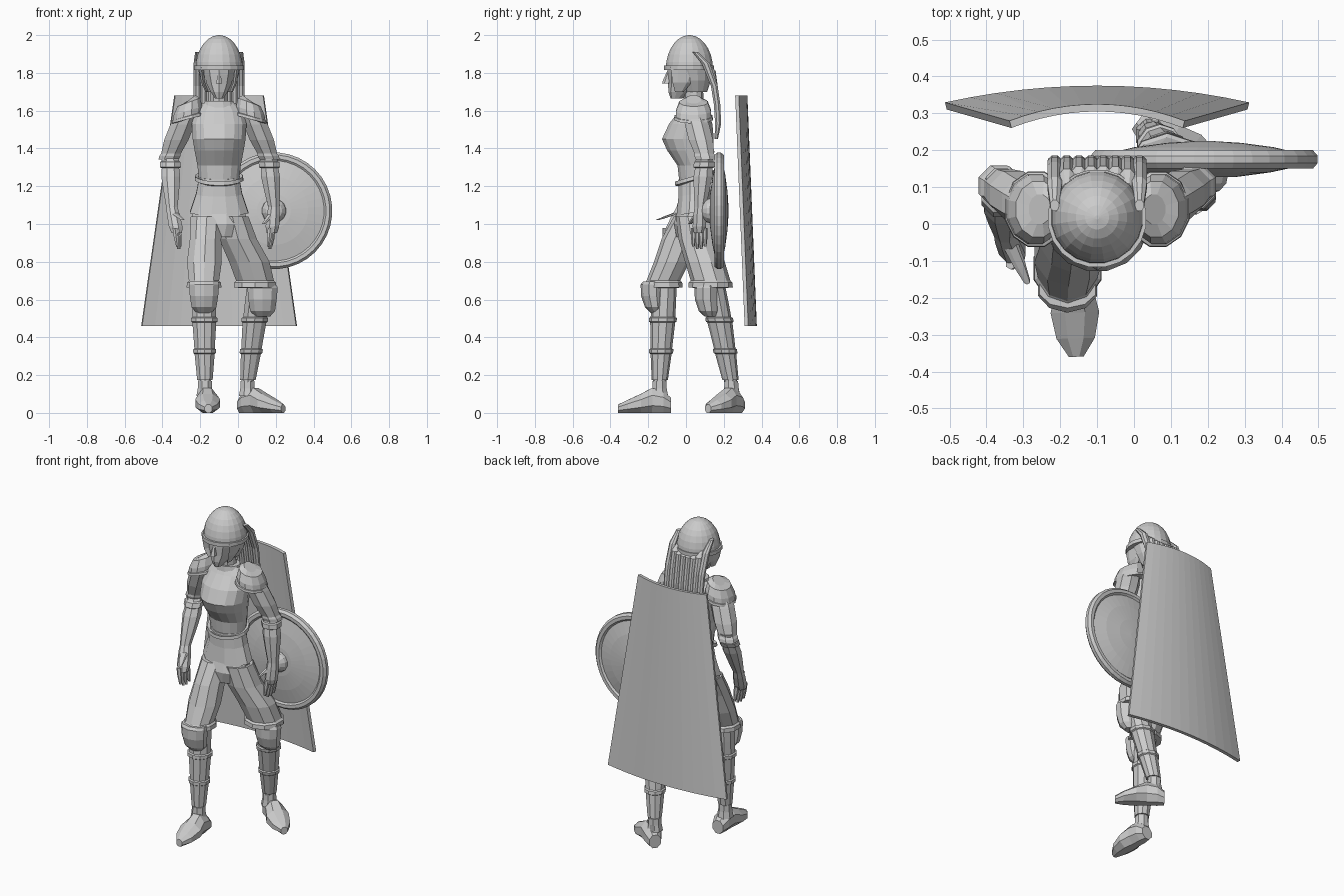
import bpy
import bmesh
import math
from mathutils import Vector

if "Cube" in bpy.data.objects:
    bpy.data.objects.remove(bpy.data.objects["Cube"], do_unlink=True)

grey = bpy.data.materials.new("plain_grey")
grey.use_nodes = True
grey.diffuse_color = (.6, .6, .6, 1)
grey.node_tree.nodes["Principled BSDF"].inputs["Base Color"].default_value = grey.diffuse_color

MIDDLE = -.1  # x of the body's own centre line
SIDE, DEPTH, UP = Vector((1, 0, 0)), Vector((0, 1, 0)), Vector((0, 0, 1))


def finish(name, bm):
    bmesh.ops.recalc_face_normals(bm, faces=bm.faces)
    mesh = bpy.data.meshes.new(name)
    bm.to_mesh(mesh)
    bm.free()
    mesh.materials.append(grey)
    part = bpy.data.objects.new(name, mesh)
    bpy.context.collection.objects.link(part)
    return part


def loft(name, rings, sides=8, across=SIDE, along=DEPTH, lean=(0, 0)):
    """Skin rings given as (x, y, z, radius across, radius along), capping both ends."""
    bm = bmesh.new()
    grow = 1 / math.cos(math.pi / sides)
    loops = []
    for x, y, z, wide, deep in rings:
        loop = []
        for i in range(sides):
            angle = math.tau * (i + .5) / sides
            c, s = math.cos(angle) * grow, math.sin(angle) * grow
            spot = Vector((x, y, z)) + across * (wide * c) + along * (deep * s)
            spot += UP * (lean[0] * c + lean[1] * s)
            loop.append(bm.verts.new(spot))
        loops.append(loop)
    for low, high in zip(loops, loops[1:]):
        for i in range(sides):
            j = (i + 1) % sides
            bm.faces.new((low[i], low[j], high[j], high[i]))
    bm.faces.new(loops[0])
    bm.faces.new(loops[-1])
    return finish(name, bm)


def body(name, rings, sides=16, lean=(0, 0)):
    """Loft centred on the body's middle; rings are (y, z, half width, half depth)."""
    return loft(name, [(MIDDLE, *ring) for ring in rings], sides, lean=lean)


def limb(name, start, end, profile, sides=8):
    """Tapered limb between two points; profile is (fraction, radius) pairs."""
    start, end = Vector(start), Vector(end)
    return loft(name, [(*start.lerp(end, t), r, r) for t, r in profile], sides)


def flip(point):
    return (2 * MIDDLE - point[0], *point[1:])


# Torso: breastplate, rim and flared skirt
body("breastplate", [(.05, 1.22, .105, .085), (.045, 1.31, .115, .09),
                     (.02, 1.39, .13, .12), (.01, 1.45, .14, .137),
                     (.025, 1.53, .145, .115), (.04, 1.6, .125, .075),
                     (.045, 1.64, .085, .055)])
body("breastplate_rim", [(.045, 1.25, .11, .09), (.045, 1.255, .125, .102),
                         (.045, 1.235, .128, .104), (.045, 1.23, .11, .09)], lean=(0, .03))
body("skirt", [(.045, 1.25, .105, .085), (.045, 1.16, .122, .085),
               (.04, 1.06, .155, .09), (.04, 1.07, .13, .07)], 12, lean=(0, .015))
body("hips", [(.04, 1.1, .13, .075), (.03, 1, .15, .095), (.03, .93, .1, .08)], 12)
body("collar", [(.04, 1.61, .09, .065), (.04, 1.65, .075, .06), (.04, 1.65, .05, .04)], 12)

# Head: neck, face, nose, helmet and brow band
body("neck", [(.045, 1.58, .05, .05), (.035, 1.76, .045, .05)], 10)
body("face", [(-.05, 1.665, .022, .03), (-.03, 1.7, .045, .06), (.005, 1.74, .065, .095),
              (.012, 1.79, .078, .105), (.015, 1.86, .09, .11)], 10)
body("nose", [(-.105, 1.745, .016, .018), (-.097, 1.76, .013, .022), (-.09, 1.81, .006, .008)], 6)
dome = []
for step in range(8):
    angle = math.radians(step * 12.5)
    dome.append((.018, 1.82 + .18 * math.sin(angle),
                 .125 * math.cos(angle), .125 * math.cos(angle)))
body("helmet", dome, 20)
body("brow_band", [(.015, 1.815, .115, .115), (.015, 1.815, .133, .132),
                   (.015, 1.838, .133, .132), (.015, 1.838, .115, .115)], 20)
body("helmet_nape", [(.05, 1.7, .065, .06), (.045, 1.76, .095, .085), (.035, 1.83, .115, .105)], 14)
for label, sign in (("right", -1), ("left", 1)):
    x = MIDDLE + sign * .085
    loft(label + "_cheek_guard", [(x - sign * .02, -.035, 1.7, .008, .02),
                                  (x, -.02, 1.75, .01, .045), (x + sign * .01, 0, 1.83, .012, .07)], 6)

# Braids hanging from the helmet down the back
BRAIDS = 8
for i in range(BRAIDS):
    spread = 2 * i / (BRAIDS - 1) - 1
    outer = abs(spread) ** 4
    x = MIDDLE + spread * .115
    loft("braid_%d" % (i + 1), [(x, .11 - .06 * outer, 1.83 + .08 * outer, .012, .015),
                                (x, .135 - .03 * outer, 1.81 + .04 * outer, .02, .022),
                                (x, .15, 1.73, .02, .018), (x, .165, 1.63, .019, .017),
                                (x, .17, 1.53, .018, .016), (x, .16, 1.45, .01, .009)])

# Arms: mirrored shoulders and sleeves, separate wrists
SHOULDER, ELBOW = (-.265, .04, 1.6), (-.36, .1, 1.36)
ARMS = {
    "right": (SHOULDER, ELBOW, (-.35, -.02, 1.09), (-.325, -.08, .96), (-.29, -.155, 1.02), -1),
    "left": (flip(SHOULDER), flip(ELBOW), (.19, .075, 1.09), (.18, .07, .96), (.135, .02, 1), 1),
}
for label, (shoulder, elbow, wrist, palm, thumb, sign) in ARMS.items():
    x, y, z = shoulder
    loft(label + "_pauldron", [(x - sign * .01, y, z + .06, .03, .04),
                               (x - sign * .005, y, z + .045, .06, .075),
                               (x, y, z, .075, .092), (x + sign * .005, y, z - .045, .078, .095),
                               (x, y, z - .04, .06, .08)], 12, lean=(-sign * .022, 0))
    loft(label + "_pauldron_rim", [(x, y, z - .025, .07, .085), (x, y, z - .03, .083, .1),
                                   (x, y, z - .045, .086, .102), (x, y, z - .045, .07, .085)],
         12, lean=(-sign * .022, 0))
    limb(label + "_sleeve", shoulder, elbow,
         [(0, .055), (.3, .064), (.65, .064), (.95, .052), (1, .056), (1.08, .054), (1.08, .04)])
    limb(label + "_forearm", elbow, wrist,
         [(-.1, .04), (.1, .047), (.12, .055), (.22, .055), (.24, .046), (.4, .05),
          (.7, .041), (1, .03)])
    limb(label + "_palm", wrist, palm, [(-.1, .028), (.3, .034), (.8, .036), (1.05, .028)])
    for i in range(4):
        shift = (i - 1.5) * .019
        tip = Vector(palm) + Vector((-sign * .012 + shift * .3, shift * 1.1, -.1 + abs(shift) * .7))
        root = Vector(palm) + Vector((shift * .3, shift, .02))
        limb("%s_finger_%d" % (label, i + 1), root, tip, [(0, .013), (.5, .012), (1, .006)], 6)
    base = Vector(wrist).lerp(Vector(palm), .2)
    limb(label + "_thumb", base, thumb, [(0, .02), (.6, .015), (1, .008)], 6)

# Legs: baggy trousers, knee pads, banded greaves
THIGHS = {
    "right": [(-.165, .03, 1.04, .085, .09), (-.172, -.03, .92, .083, .095),
              (-.178, -.075, .8, .092, .09), (-.18, -.12, .7, .08, .085)],
    "left": [(-.03, .04, 1.04, .085, .09), (0, .06, .92, .1, .095),
             (.06, .1, .8, .107, .1), (.09, .13, .7, .1, .1)],
}
LEGS = {
    "right": ((-.18, -.115, .64), (-.175, -.14, .15), (-.18, -.175, .62), (-.165, -.08), (.03, -1)),
    "left": ((.105, .15, .64), (.05, .24, .15), (.13, .11, .6), (.015, .285), (.8, -.6)),
}
FOOT = [(0, .035, .04), (.04, .05, .058), (.1, .052, .066), (.16, .066, .05),
        (.23, .052, .034), (.28, .02, .022)]
for label, (knee, ankle, pad, heel, heading) in LEGS.items():
    thigh = THIGHS[label]
    loft(label + "_trouser_leg", thigh, 10)
    x, y, z, wide, deep = thigh[-1]
    loft(label + "_trouser_cuff", [(x, y, z, wide, deep), (x, y, z - .01, wide + .01, deep + .01),
                                   (x, y, z - .035, wide + .012, deep + .012),
                                   (x, y, z - .04, wide * .7, deep * .7)], 10)
    limb(label + "_greave", knee, ankle,
         [(-.1, .06), (.1, .062), (.27, .062), (.28, .07), (.32, .07), (.33, .063), (.61, .054),
          (.62, .061), (.66, .06), (.67, .053), (.95, .041), (.95, .033), (1.1, .034)], 10)
    x, y, z = pad
    loft(label + "_knee_pad", [(x, y, z + .075, .076, .05), (x, y, z + .06, .08, .062),
                               (x, y, z, .075, .06), (x, y + .01, z - .06, .066, .05),
                               (x, y + .02, z - .09, .04, .03)], 10)
    front = Vector((*heading, 0)).normalized()
    sideways = front.cross(UP)
    rings = []
    for reach, wide, half in FOOT:
        spot = Vector((*heel, half)) + front * reach
        rings.append((*spot, wide, half))
    loft(label + "_boot", rings, 8, across=sideways, along=UP)
    limb(label + "_ankle", Vector(ankle) + UP * .02, Vector(ankle) - UP * .06,
         [(0, .036), (.5, .038), (1, .045)])

# Round shield with a domed face, raised rim and central boss
HUB_X, HUB_Z = .19, 1.07


def disc(name, profile, sides):
    return loft(name, [(HUB_X, y, HUB_Z, r, r) for y, r in profile], sides, along=UP)


disc("round_shield", [(.225, .02), (.22, .1), (.208, .19), (.19, .265), (.2, .275), (.2, .295),
                      (.185, .308), (.165, .308), (.15, .295), (.15, .275), (.158, .265),
                      (.14, .18), (.128, .09), (.125, .02)], 36)
disc("shield_boss", [(.14, .066), (.11, .06), (.09, .042), (.08, .015)], 14)

# Tall curved shield standing behind the back
bm = bmesh.new()
columns = []
for i in range(13):
    across = i / 6 - 1
    bow = .045 * across * across
    columns.append([bm.verts.new((MIDDLE + half * across, depth - bow, height))
                    for half, depth, height in ((.41, .365, .46), (.235, .315, 1.68))])
for left, right in zip(columns, columns[1:]):
    bm.faces.new((left[0], right[0], right[1], left[1]))
tower = finish("tower_shield", bm)
solid = tower.modifiers.new("thickness", "SOLIDIFY")
solid.thickness = .02
solid.offset = 0
